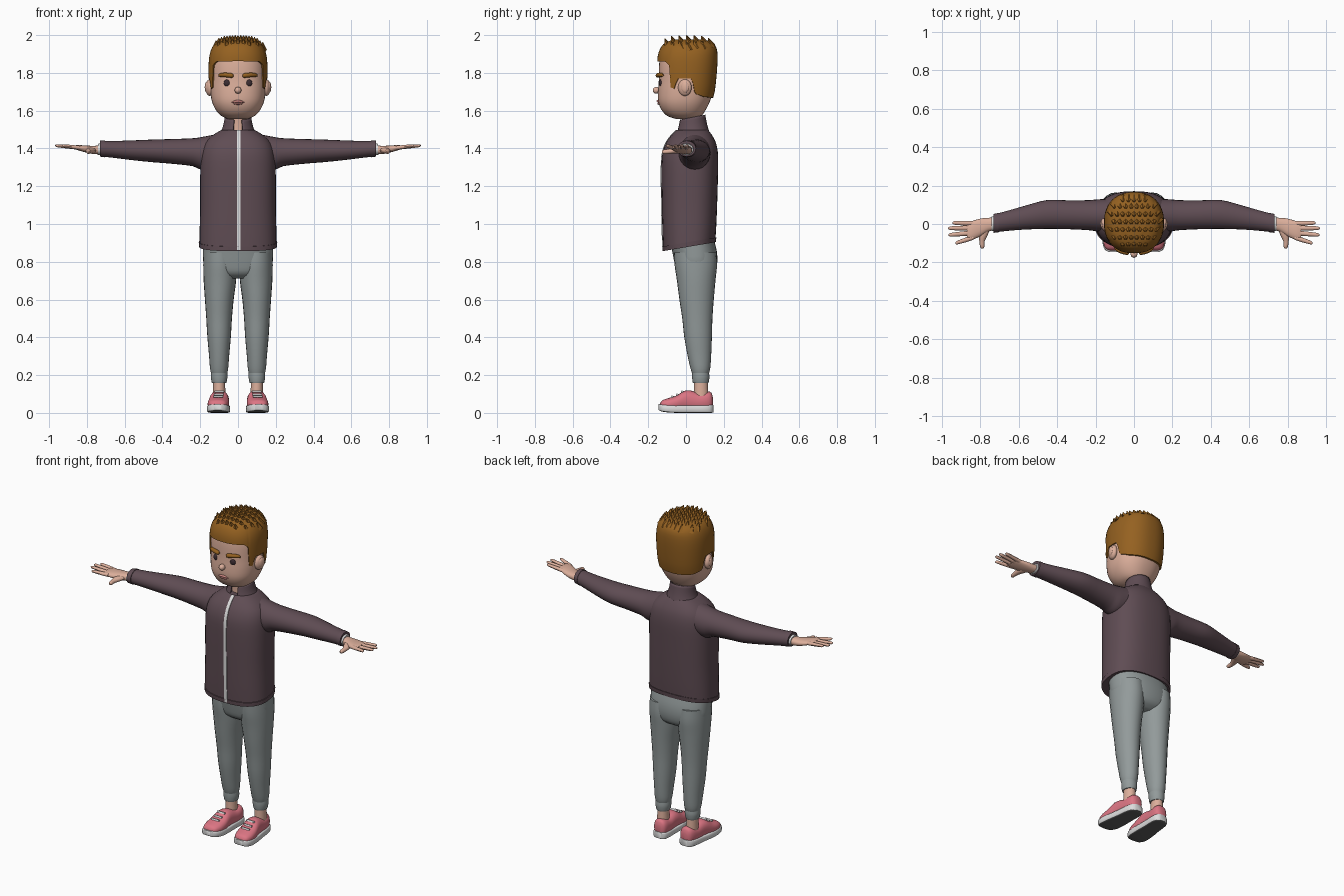
import bpy, bmesh, math
from mathutils import Matrix, Vector

if "Cube" in bpy.data.objects:
    bpy.data.objects.remove(bpy.data.objects["Cube"])


def mat(name, r, g, b):
    m = bpy.data.materials.new(name)
    m.diffuse_color = (r, g, b, 1)
    m.use_nodes = True
    m.node_tree.nodes["Principled BSDF"].inputs["Base Color"].default_value = m.diffuse_color
    return m


SKIN = mat("skin", .72, .43, .33)
HAIR = mat("hair brown", .30, .12, .015)
PLUM = mat("jacket plum", .115, .073, .088)
GREY = mat("trouser grey", .29, .325, .325)
PINK = mat("shoe pink", .72, .18, .23)
WHITE = mat("off white", .72, .72, .72)
TREAD = mat("tread grey", .11, .11, .11)
DARK = mat("eye dark", .045, .026, .032)
LIP = mat("lip", .61, .24, .22)


def finish(name, bm, mats, mirror=False, angle=40, rule=None):
    """Turn a bmesh into a smooth-shaded, optionally mirrored object."""
    bmesh.ops.recalc_face_normals(bm, faces=bm.faces)
    if rule:
        bm.normal_update()
        for f in bm.faces:
            f.material_index = rule(f)
    me = bpy.data.meshes.new(name)
    bm.to_mesh(me)
    bm.free()
    for m in mats:
        me.materials.append(m)
    for poly in me.polygons:
        poly.use_smooth = True
    me.set_sharp_from_angle(angle=math.radians(angle))
    ob = bpy.data.objects.new(name, me)
    bpy.context.collection.objects.link(ob)
    if mirror:
        ob.modifiers.new("mirror", 'MIRROR').use_mirror_merge = False
    return ob


def spline(rows, k=3):
    """Smoothly fill in rows of numbers (Catmull-Rom)."""
    rows = [Vector(r) for r in rows]
    out = []
    for i in range(len(rows) - 1):
        p0, p1, p2 = rows[max(i - 1, 0)], rows[i], rows[i + 1]
        p3 = rows[min(i + 2, len(rows) - 1)]
        m1, m2 = (p2 - p0) / 2, (p3 - p1) / 2
        for j in range(k):
            t = j / k
            out.append(p1 * (2*t**3 - 3*t*t + 1) + m1 * (t**3 - 2*t*t + t)
                       + p2 * (3*t*t - 2*t**3) + m2 * (t**3 - t*t))
    return out + [rows[-1]]


def power(c, p):
    return math.copysign(abs(c) ** (2 / p), c)


def loft(name, rows, mats, axis='Z', p=2, n=24, k=3, mirror=False,
         caps=True, cut=None, rule=None, angle=40):
    """Rows: position on axis, two centre values, two radii, tilt."""
    bm = bmesh.new()
    rings = []
    for r in spline([tuple(r) + (0,) * (6 - len(r)) for r in rows], k):
        s, a, b, ra, rb, tilt = r
        ring = []
        for i in range(n):
            w = math.tau * i / n
            u, v = ra * power(math.cos(w), p), rb * power(math.sin(w), p)
            h = s + tilt * v
            co = {'Z': (a + u, b + v, h), 'X': (h, a + u, b + v), 'Y': (a + u, h, b + v)}[axis]
            ring.append(bm.verts.new(co))
        rings.append(ring)
    for lo, hi in zip(rings, rings[1:]):
        for i in range(n):
            j = (i + 1) % n
            bm.faces.new((lo[i], lo[j], hi[j], hi[i]))
    if caps:
        bm.faces.new(rings[0])
        bm.faces.new(rings[-1])
    if cut:
        bad = [f for f in bm.faces if cut(f.calc_center_median())]
        bmesh.ops.delete(bm, geom=bad, context='FACES')
    return finish(name, bm, mats, mirror, angle, rule)


def span(rows):
    """(z, front y, back y, half width, tilt) to loft rows."""
    return [(r[0], 0, (r[1] + r[2]) / 2, r[3], (r[2] - r[1]) / 2, *r[4:]) for r in rows]


def ball(name, loc, size, m, mirror=False, rot=0):
    bm = bmesh.new()
    mx = Matrix.Translation(loc) @ Matrix.Rotation(rot, 4, 'Z') @ Matrix.Diagonal((*size, 1))
    bmesh.ops.create_uvsphere(bm, u_segments=20, v_segments=12, radius=1, matrix=mx)
    return finish(name, bm, [m], mirror)


# Head, neck and face
loft("head", span([(1.556, -.05, .055, .05), (1.57, -.095, .08, .085), (1.60, -.127, .102, .115),
                   (1.645, -.146, .125, .137), (1.70, -.148, .142, .146), (1.76, -.144, .15, .148),
                   (1.85, -.142, .152, .146), (1.91, -.125, .14, .13), (1.95, -.07, .09, .08)]),
     [SKIN], p=2.3, n=40)
loft("neck", [(1.46, 0, .035, .058, .055), (1.53, 0, .033, .055, .052), (1.61, 0, .03, .055, .055)], [SKIN])
ball("nose", (0, -.156, 1.708), (.018, .02, .018), SKIN)
ball("ear", (.15, -.006, 1.722), (.022, .037, .044), SKIN, True, -.25)
ball("ear_hollow", (.166, -.006, 1.724), (.009, .022, .029), SKIN, True, -.25)
ball("eye", (.058, -.131, 1.746), (.018, .012, .02), DARK, True, .2)
loft("eyebrow", [(.025, -.148, 1.785, .006, .007), (.034, -.148, 1.786, .013, .012),
                 (.065, -.142, 1.789, .013, .012), (.09, -.13, 1.789, .012, .01),
                 (.102, -.124, 1.786, .005, .005)], [HAIR], 'X', n=12, mirror=True)
loft("upper_lip", [(-.04, -.136, 1.64, .003, .002), (-.015, -.147, 1.649, .007, .006),
                   (.015, -.147, 1.649, .007, .006), (.04, -.136, 1.64, .003, .002)], [LIP], 'X', n=12)
ball("lower_lip", (0, -.143, 1.637), (.024, .009, .006), LIP)

# Hair cap, with a hairline that dips at the sideburns and behind the ears
LINE = [(0, 1.862), (46, 1.86), (56, 1.84), (59, 1.725), (69, 1.715), (74, 1.77),
        (98, 1.77), (105, 1.69), (130, 1.672), (180, 1.668)]
CAP = spline([(1.64, -.14, .135, .14), (1.70, -.15, .152, .151), (1.80, -.152, .163, .156),
              (1.88, -.151, .167, .153), (1.93, -.136, .162, .139), (1.96, -.11, .14, .113),
              (1.978, -.06, .09, .06)], 4)


def lookup(table, x):
    for a, b in zip(table, table[1:]):
        if x <= b[0]:
            t = max(0, (x - a[0]) / (b[0] - a[0]))
            return [u + (v - u) * t for u, v in zip(a, b)]
    return list(table[-1])


bm = bmesh.new()
N, M, cols = 90, 14, []
for i in range(N):
    w = math.tau * i / N
    low = lookup(LINE, math.degrees(min(w, math.tau - w)))[1]
    col = []
    for j in range(-1, M + 1):
        z = low + (1.978 - low) * math.sin(max(j, 0) / M * math.pi / 2)
        _, yf, yb, rx = lookup(CAP, z)
        f = .9 if j < 0 else 1
        col.append(bm.verts.new((f * rx * power(math.sin(w), 2.3),
                                 (yf + yb) / 2 - f * (yb - yf) / 2 * power(math.cos(w), 2.3), z)))
    cols.append(col)
for i in range(N):
    a, b = cols[i], cols[(i + 1) % N]
    for j in range(M + 1):
        bm.faces.new((a[j], b[j], b[j + 1], a[j + 1]))
bm.faces.new([c[-1] for c in cols])
finish("hair_cap", bm, [HAIR], angle=50)

# Short tufts in rows across the crown
bm = bmesh.new()
for row, y in enumerate((-.105, -.07, -.03, .01, .05, .09, .125)):
    for s in range(-4, 5):
        x = (s + .5 * (row % 2)) * .029
        r = math.hypot(x / .135, (y - .012) / .15)
        if r < .98:
            z = 1.977 - .042 * r ** 4
            mx = Matrix.Translation((x, y, z)) @ Matrix.Rotation(.35, 4, 'X')
            bmesh.ops.create_cone(bm, cap_ends=True, segments=5, radius1=.024, radius2=.002,
                                  depth=.046, matrix=mx)
finish("hair_tufts", bm, [HAIR], angle=20)

# Jacket body, hem, collar and zip
BODY = span([(.885, -.121, .155, .204, .17), (.97, -.125, .16, .203, .1), (1.1, -.128, .165, .2, .03),
             (1.25, -.13, .169, .2, 0), (1.36, -.127, .17, .196, 0), (1.425, -.108, .16, .178, 0),
             (1.467, -.08, .14, .138, 0), (1.497, -.05, .118, .09, 0)])
loft("jacket_body", BODY, [PLUM], p=2.5, n=40)
loft("jacket_hem", span([(.88, -.124, .158, .206, .17), (.905, -.126, .161, .208, .17)]),
     [PLUM], p=2.5, n=40, k=1)
collar = loft("collar", span([(1.475, -.06, .125, .098, .1), (1.515, -.046, .112, .08, .15),
                              (1.565, -.035, .102, .07, .2)]), [PLUM], n=40, caps=False,
              cut=lambda c: c.y < 0 and abs(c.x) < .022 and c.z > 1.49)
collar.modifiers.new("thickness", 'SOLIDIFY').thickness = .008
bm = bmesh.new()
edge = None
for s, a, b, ra, rb, tilt in spline(BODY):
    new = [bm.verts.new((x, b - rb + d, s - tilt * rb))
           for x, d in ((-.006, .004), (-.006, -.004), (.013, -.004), (.013, .004))]
    if edge:
        for i in range(3):
            bm.faces.new((edge[i], edge[i + 1], new[i + 1], new[i]))
    edge = new
finish("zip", bm, [WHITE])

# Sleeves and cuffs
loft("sleeve", [(.10, .045, 1.388, .088, .09), (.19, .045, 1.374, .083, .087),
                (.24, .046, 1.38, .078, .074), (.34, .048, 1.384, .075, .066),
                (.45, .05, 1.387, .075, .06), (.55, .036, 1.39, .064, .053),
                (.64, .02, 1.394, .054, .046), (.725, .004, 1.399, .047, .041)],
     [PLUM], 'X', mirror=True)
loft("sleeve_cuff", [(.705, .007, 1.398, .051, .045), (.731, .003, 1.399, .049, .042)],
     [PLUM], 'X', k=1, mirror=True)
loft("inner_cuff", [(.72, .003, 1.396, .04, .033), (.741, .001, 1.395, .037, .029)],
     [WHITE], 'X', k=1, mirror=True)

# Hands
loft("palm", [(.72, .002, 1.393, .032, .024), (.76, -.004, 1.392, .036, .022),
              (.80, -.018, 1.396, .046, .019), (.845, -.034, 1.404, .048, .014),
              (.87, -.037, 1.407, .038, .008)], [SKIN], 'X', p=2.3, n=20, mirror=True)
FINGERS = [("little", .003, .945, .006), ("ring", -.021, .968, -.022),
           ("middle", -.046, .966, -.057), ("index", -.07, .93, -.1)]
for label, y0, x1, y1 in FINGERS:
    rows = [(.835, y0, 1.403, .012, .011)]
    for t, r in ((.35, .0125), (.7, .011), (.93, .009), (1, .003)):
        rows.append((.835 + (x1 - .835) * t, y0 + (y1 - y0) * t, 1.403 + .012 * t, r, r * .85))
    loft(label + "_finger", rows, [SKIN], 'X', n=10, k=2, mirror=True)
loft("thumb", [(-.02, .772, 1.39, .028, .017), (-.06, .785, 1.388, .022, .015),
               (-.09, .791, 1.384, .014, .013), (-.118, .79, 1.382, .011, .011),
               (-.128, .789, 1.382, .004, .004)], [SKIN], 'Y', n=12, mirror=True)

# Trousers
loft("trouser_hips", span([(.91, -.085, .15, .186), (.85, -.072, .164, .186), (.79, -.06, .165, .182),
                           (.74, -.045, .15, .15), (.712, -.01, .11, .09)]), [GREY], p=2.3, n=32)
loft("trouser_leg", [(.85, .098, .048, .085, .112), (.78, .096, .052, .088, .112),
                     (.70, .096, .054, .086, .102), (.60, .099, .056, .076, .091),
                     (.50, .1, .06, .068, .08), (.40, .1, .064, .062, .073),
                     (.30, .1, .071, .053, .062), (.235, .1, .076, .048, .052),
                     (.205, .1, .077, .041, .043)], [GREY], mirror=True)
loft("trouser_cuff", [(.157, .1, .078, .037, .04), (.165, .1, .078, .04, .043),
                      (.19, .1, .078, .044, .046), (.212, .1, .077, .043, .045)],
     [GREY], mirror=True)
loft("ankle", [(.07, .099, .08, .034, .04), (.17, .1, .079, .031, .036)], [SKIN], k=1, mirror=True)


# Shoes: rows run from toe to heel, toes turned slightly out
def shoe(rows):
    return [(y, .099 - .07 * y, (lo + hi) / 2, w, (hi - lo) / 2) for y, w, lo, hi in rows]


loft("shoe_upper", shoe([(-.137, .02, .03, .05), (-.125, .042, .02, .067), (-.09, .055, .012, .079),
                         (-.05, .056, .01, .092), (-.01, .051, .01, .116), (.025, .048, .01, .118),
                         (.07, .047, .01, .106), (.11, .044, .01, .113), (.133, .035, .015, .108),
                         (.143, .018, .03, .08)]), [PINK], 'Y', p=2.4, mirror=True)
loft("shoe_sole", shoe([(-.146, .02, .016, .046), (-.13, .046, .008, .045), (-.09, .059, .002, .042),
                        (-.03, .059, 0, .04), (.04, .053, 0, .04), (.1, .05, 0, .041),
                        (.133, .04, 0, .043), (.146, .02, .004, .043)]), [WHITE, TREAD], 'Y', p=6,
     mirror=True, rule=lambda f: int(f.normal.z < -.7))
for i, (y, z) in enumerate(((-.072, .086), (-.046, .096), (-.02, .112))):
    bm = bmesh.new()
    mx = (Matrix.Translation((.099 - .07 * y, y, z)) @ Matrix.Rotation(-.45, 4, 'X')
          @ Matrix.Diagonal((.05, .012, .01, 1)))
    bmesh.ops.create_cube(bm, size=1, matrix=mx)
    finish("lace_%d" % (i + 1), bm, [WHITE], True)
